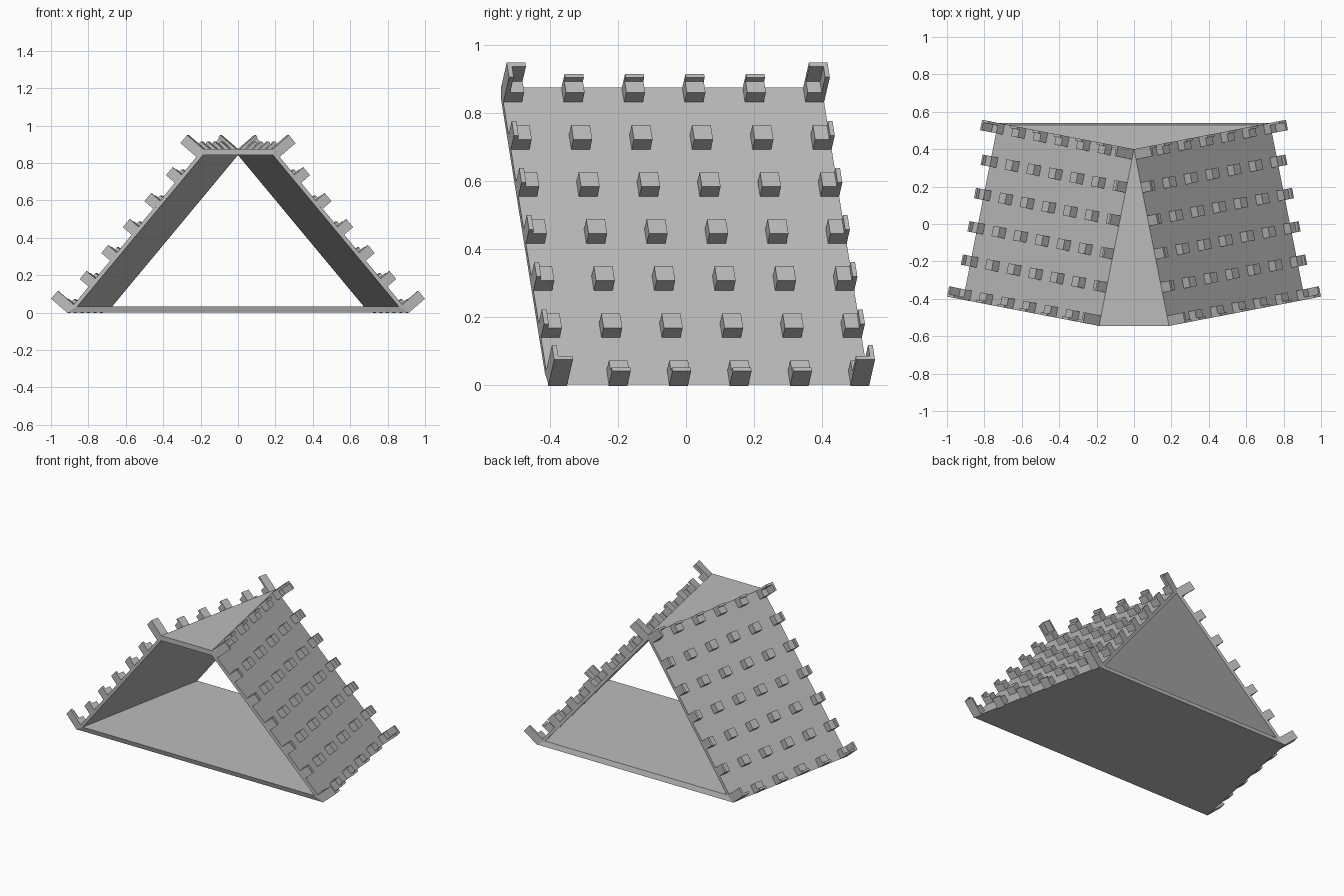
import bpy, bmesh
from mathutils import Vector

if "Cube" in bpy.data.objects:
    bpy.data.objects.remove(bpy.data.objects["Cube"])

H, T = 0.875, 0.033          # overall shell height, wall drop
COLS, ROWS = 6, 7
S = 0.056                    # stud footprint
W = 0.014                    # rim tab thickness
H_STUD, H_EDGE, H_CORNER = 0.045, 0.063, 0.114

grey = bpy.data.materials.new("mid grey")
grey.diffuse_color = (0.5, 0.5, 0.5, 1)
grey.use_nodes = True
grey.node_tree.nodes["Principled BSDF"].inputs["Base Color"].default_value = grey.diffuse_color


def finish(bm, name):
    bmesh.ops.recalc_face_normals(bm, faces=bm.faces)
    me = bpy.data.meshes.new(name)
    bm.to_mesh(me)
    bm.free()
    me.materials.append(grey)
    ob = bpy.data.objects.new(name, me)
    bpy.context.collection.objects.link(ob)
    return ob


# Corners of the right-hand sloping panel
top_back = Vector((0, 0.40, H))
top_front = Vector((0.187, -0.545, H))
slope = Vector((0.727, 0.14, -H))


def flip(p):
    return Vector((-p.x, p.y, p.z))


def ring(front, back, drop):
    """Corner points of a shell layer: apex, right/left top, right/left base."""
    down = slope * drop
    return [back, front, flip(front), front + down, flip(front + down),
            back + down, flip(back + down)]


# Shell: floor, two sloping panels and triangular roof, open front and back
bm = bmesh.new()
dz = Vector((0, 0, T))
outer = [bm.verts.new(p) for p in ring(top_front, top_back, 1)]
inner = [bm.verts.new(p) for p in ring(top_front - dz, top_back - dz, (H - 2 * T) / H)]
for layer in (outer, inner):
    a, b, bl, c, cl, d, dl = layer
    for f in ((a, b, bl), (a, d, c, b), (a, bl, cl, dl), (c, d, dl, cl)):
        bm.faces.new(f)
for loop in ((1, 3, 4, 2), (0, 5, 6)):      # front and back rims
    for i, p in enumerate(loop):
        q = loop[(i + 1) % len(loop)]
        bm.faces.new((outer[p], outer[q], inner[q], inner[p]))
finish(bm, "shell")

# Local axes on the right panel: u runs back, v runs downhill, n points out
along = top_back - top_front
u, v = along.normalized(), slope.normalized()
n = v.cross(u).normalized()


def block(bm, u0, v0, du, dv, h):
    """Box standing on the panel, sunk slightly into it."""
    vs = []
    for z in (-0.005, h):
        for x, y in ((0, 0), (du, 0), (du, dv), (0, dv)):
            vs.append(bm.verts.new(top_front + u * (u0 + x) + v * (v0 + y) + n * z))
    for f in ((0, 1, 2, 3), (4, 5, 6, 7), (0, 1, 5, 4),
              (1, 2, 6, 5), (2, 3, 7, 6), (3, 0, 4, 7)):
        bm.faces.new([vs[i] for i in f])


# Stud grid, with taller thin tabs on the panel edges and L-shaped corners
studs, tabs = bmesh.new(), bmesh.new()
for i in range(COLS):
    for j in range(ROWS):
        x = i * (along.length - S) / (COLS - 1)
        y = j * (slope.length - S) / (ROWS - 1)
        block(studs, x, y, S, S, H_STUD)
        side, end = i in (0, COLS - 1), j in (0, ROWS - 1)
        h = H_CORNER if side and end else H_EDGE
        if side:
            block(tabs, x + (S - W if i else 0), y, W, S, h)
        if end:
            block(tabs, x, y + (S - W if j else 0), S, W, h)

for b, name in ((studs, "panel_studs"), (tabs, "edge_tabs")):
    ob = finish(b, name)
    ob.modifiers.new("mirror", 'MIRROR').use_axis = (True, False, False)
